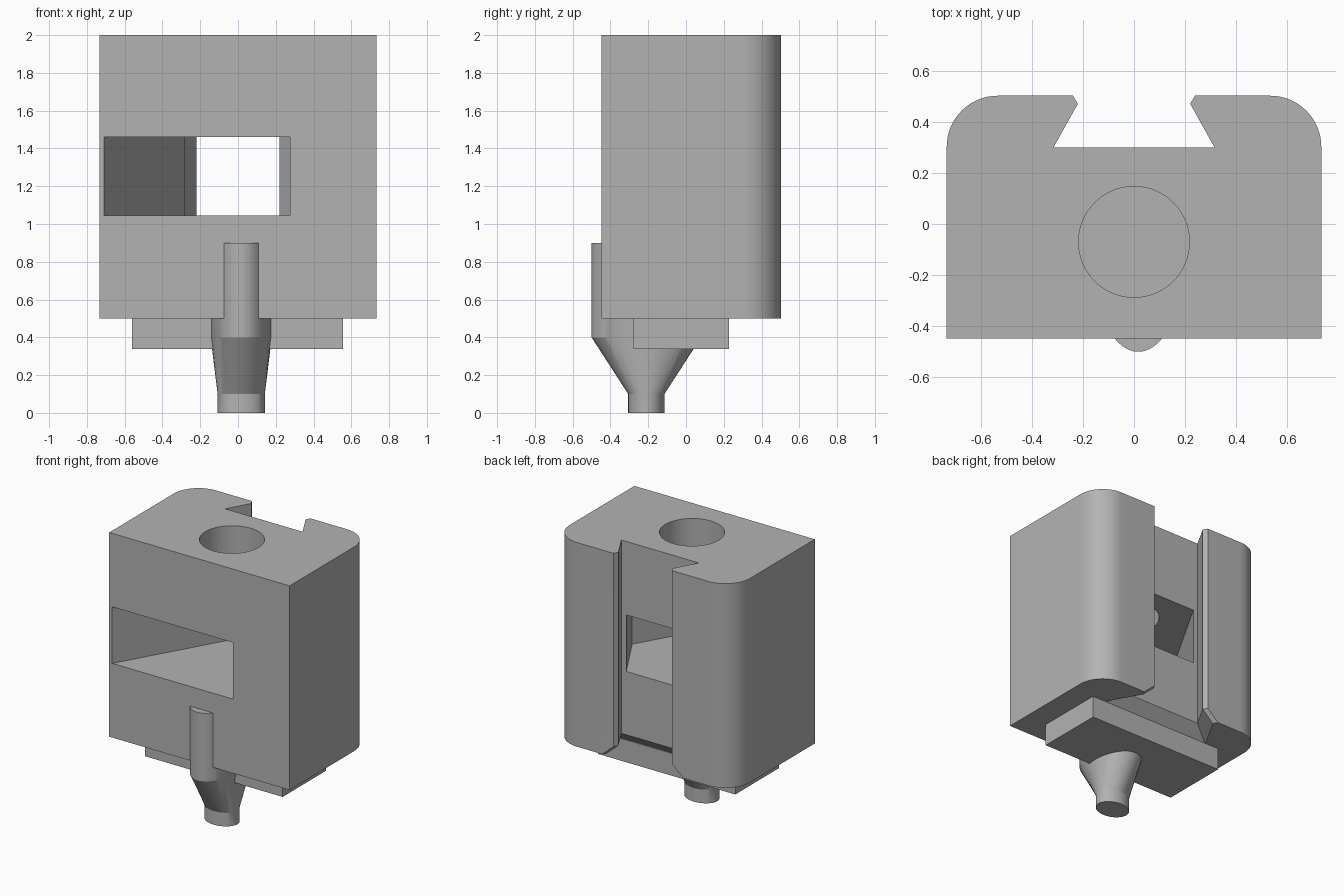
import bpy, bmesh
from math import sin, cos, pi, radians

if "Cube" in bpy.data.objects:
    bpy.data.objects.remove(bpy.data.objects["Cube"], do_unlink=True)

grey = bpy.data.materials.new("plain grey")
grey.use_nodes = True
colour = (0.45, 0.45, 0.45, 1)
grey.diffuse_color = colour
grey.node_tree.nodes["Principled BSDF"].inputs["Base Color"].default_value = colour


def loft(name, rings):
    """Closed solid through rings of (outline, height)."""
    bm = bmesh.new()
    loops = [[bm.verts.new((x, y, z)) for x, y in outline] for outline, z in rings]
    n = len(loops[0])
    for low, high in zip(loops, loops[1:]):
        for i in range(n):
            j = (i + 1) % n
            bm.faces.new((low[i], low[j], high[j], high[i]))
    bm.faces.new(loops[0])
    bm.faces.new(loops[-1])
    bmesh.ops.recalc_face_normals(bm, faces=bm.faces)
    mesh = bpy.data.meshes.new(name)
    bm.to_mesh(mesh)
    bm.free()
    mesh.materials.append(grey)
    obj = bpy.data.objects.new(name, mesh)
    bpy.context.scene.collection.objects.link(obj)
    return obj


def ellipse(cx, cy, rx, ry, n=64):
    return [(cx + rx * cos(2 * pi * i / n), cy + ry * sin(2 * pi * i / n)) for i in range(n)]


def rect(x0, x1, y0, y1):
    return [(x0, y0), (x1, y0), (x1, y1), (x0, y1)]


def corner(cx, cy, r, start, n=16):
    angles = [start + pi / 2 * i / n for i in range(n + 1)]
    return [(cx + r * cos(a), cy + r * sin(a)) for a in angles]


def dovetail(d):
    """Slot outline, pushed outward by d."""
    right = [(0.315 + 1.71 * d, 0.3 - d), (0.22 + 1.14 * d, 0.47), (0.295 + 1.14 * d, 0.6)]
    return right + [(-x, y) for x, y in reversed(right)]


def cut(target, cutter):
    cutter.hide_render = True
    mod = target.modifiers.new("cut", "BOOLEAN")
    mod.operation, mod.solver, mod.object = "DIFFERENCE", "EXACT", cutter
    graph = bpy.context.evaluated_depsgraph_get()
    mesh = bpy.data.meshes.new_from_object(target.evaluated_get(graph))
    target.modifiers.clear()
    target.data = mesh
    bpy.data.objects.remove(cutter, do_unlink=True)


# Main block with two rounded back corners
outline = ([(-0.733, -0.448), (0.733, -0.448)]
           + corner(0.533, 0.302, 0.2, 0) + corner(-0.533, 0.302, 0.2, pi / 2))
block = loft("main_block", [(outline, 0.5), (outline, 2.0)])

# Dovetail slot with a flared lower entry
cut(block, loft("slot_cutter", [(dovetail(0.1), 0.48), (dovetail(0), 0.58), (dovetail(0), 2.1)]))

# Side window: slanted left wall, V-shaped pocket on the right
window = [(-0.767, -0.55), (0.275, -0.55), (0.275, -0.448), (0.49, -0.075),
          (0.275, 0.3), (0.275, 0.32), (-0.268, 0.32)]
cut(block, loft("window_cutter", [(window, 1.045), (window, 1.46)]))

# Round bore from the top into the window
bore = ellipse(0, -0.07, 0.217, 0.217)
cut(block, loft("bore_cutter", [(bore, 1.25), (bore, 2.1)]))

# Plate under the block
base = rect(-0.56, 0.557, -0.277, 0.228)
plate = loft("bottom_plate", [(base, 0.337), (base, 0.5)])

# Oval pin that widens into a column
tip = ellipse(0.017, -0.21, 0.125, 0.096)
column = ellipse(0.017, -0.21, 0.162, 0.29)
pin = loft("pin", [(tip, 0), (tip, 0.1), (column, 0.4), (column, 0.9)])

# Smooth curved surfaces, keep crisp edges
bpy.ops.object.select_all(action="DESELECT")
for obj in (block, plate, pin):
    obj.select_set(True)
bpy.context.view_layer.objects.active = block
bpy.ops.object.shade_smooth_by_angle(angle=radians(20))
